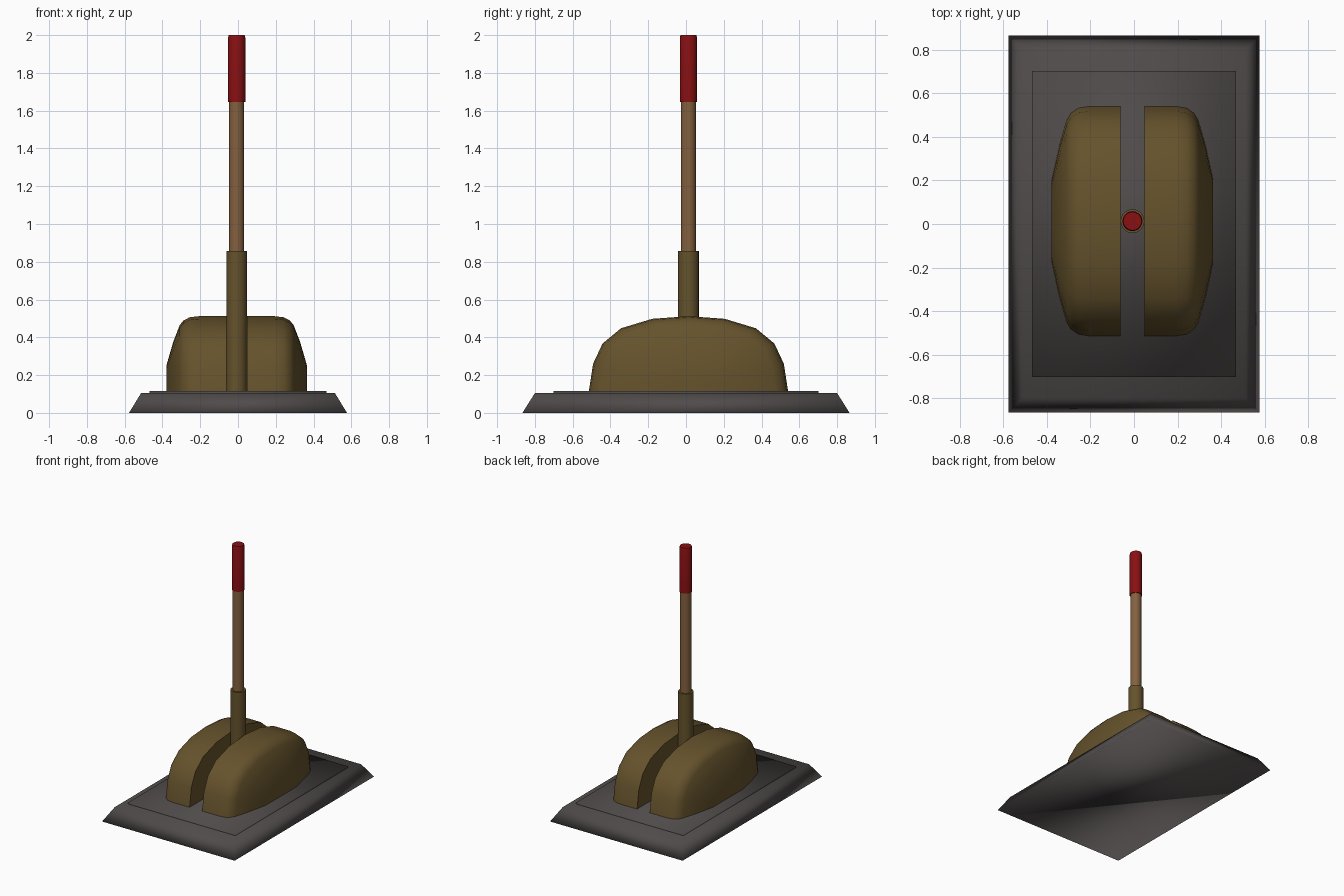
import bpy, bmesh, math

if "Cube" in bpy.data.objects:
    bpy.data.objects.remove(bpy.data.objects["Cube"])

CX, CY = -0.007, 0.013   # lever axis and housing centre
DECK = 0.105             # top of the base


def material(name, rgb):
    m = bpy.data.materials.new(name)
    m.diffuse_color = (*rgb, 1)
    m.use_nodes = True
    m.node_tree.nodes["Principled BSDF"].inputs["Base Color"].default_value = m.diffuse_color
    return m


GREY = material("dark_grey_metal", (0.08, 0.07, 0.07))
BRASS = material("dark_brass", (0.13, 0.085, 0.025))
WOOD = material("brown_shaft", (0.23, 0.12, 0.05))
RED = material("red_grip", (0.25, 0.005, 0.006))


def loft(name, rings, mat, angle):
    """Skin matching closed rings of points and cap both ends."""
    bm = bmesh.new()
    loops = [[bm.verts.new(p) for p in ring] for ring in rings]
    for a, b in zip(loops, loops[1:]):
        for i in range(len(a)):
            j = (i + 1) % len(a)
            bm.faces.new((a[i], a[j], b[j], b[i]))
    bm.faces.new(loops[0])
    bm.faces.new(loops[-1])
    bmesh.ops.recalc_face_normals(bm, faces=bm.faces)
    mesh = bpy.data.meshes.new(name)
    bm.to_mesh(mesh)
    bm.free()
    obj = bpy.data.objects.new(name, mesh)
    bpy.context.collection.objects.link(obj)
    mesh.materials.append(mat)
    bpy.ops.object.select_all(action='DESELECT')
    obj.select_set(True)
    bpy.context.view_layer.objects.active = obj
    bpy.ops.object.shade_smooth_by_angle(angle=math.radians(angle))
    return obj


def rect(x, y, z):
    return [(-x, -y, z), (x, -y, z), (x, y, z), (-x, y, z)]


def circle(r, z, n=20):
    return [(CX + r * math.cos(math.tau * i / n),
             CY + r * math.sin(math.tau * i / n), z) for i in range(n)]


# Sloped base, softly shaded, with a thin raised plate
loft("base", [rect(0.577, 0.866, 0), rect(0.513, 0.8, DECK)], GREY, 180)
loft("base_plate", [rect(0.468, 0.702, DECK - 0.01), rect(0.468, 0.702, 0.115)], GREY, 180)

# Two domed housing halves: an arch profile that shrinks towards the outside
half_arch = [(0.528, 0), (0.505, 0.15), (0.455, 0.257), (0.357, 0.338), (0.192, 0.388)]
arch = half_arch + [(0, 0.402)] + [(-y, z) for y, z in reversed(half_arch)]
sections = [(0.055, 1), (0.2, 1), (0.25, 0.985), (0.283, 0.94),
            (0.302, 0.88), (0.336, 0.66), (0.371, 0.36)]
for side, name in ((-1, "housing_left"), (1, "housing_right")):
    rings = [[(CX + side * x, CY + y * s, 0.11 + z * s) for y, z in arch]
             for x, s in sections]
    loft(name, rings, BRASS, 40)

# Lever: sleeve, shaft and grip
loft("lever_sleeve", [circle(0.055, DECK), circle(0.055, 0.857)], BRASS, 40)
loft("lever_shaft", [circle(0.04, 0.8), circle(0.04, 1.7)], WOOD, 40)
loft("lever_grip", [circle(0.046, 1.645), circle(0.046, 1.985), circle(0.042, 2.0)], RED, 50)
